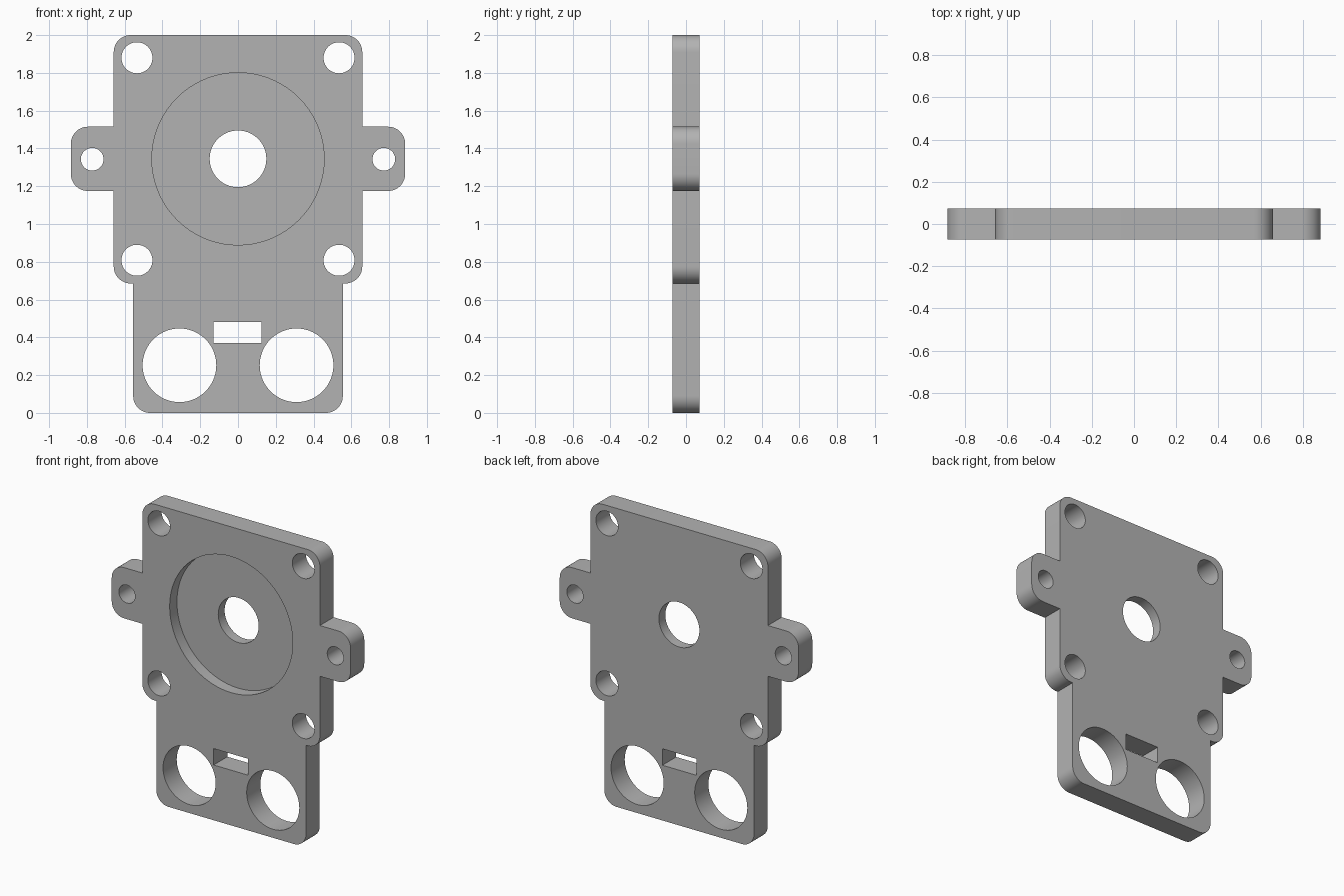
import bpy, bmesh
from math import pi, sin, cos

if "Cube" in bpy.data.objects:
    bpy.data.objects.remove(bpy.data.objects["Cube"], do_unlink=True)

HALF = 0.0725      # half the plate thickness
RADIUS = 0.09      # outer corner radius
HUB_Z = 1.345

grey = bpy.data.materials.new("plain grey")
grey.use_nodes = True
colour = (0.45, 0.45, 0.45, 1)
grey.diffuse_color = colour
grey.node_tree.nodes["Principled BSDF"].inputs["Base Color"].default_value = colour


def prism(name, points, y0, y1):
    """Extrude an x-z outline from y0 to y1."""
    bm = bmesh.new()
    face = bm.faces.new([bm.verts.new((x, y0, z)) for x, z in points])
    new = bmesh.ops.extrude_face_region(bm, geom=[face])["geom"]
    verts = [v for v in new if isinstance(v, bmesh.types.BMVert)]
    bmesh.ops.translate(bm, verts=verts, vec=(0, y1 - y0, 0))
    bmesh.ops.recalc_face_normals(bm, faces=bm.faces)
    mesh = bpy.data.meshes.new(name)
    bm.to_mesh(mesh)
    bm.free()
    obj = bpy.data.objects.new(name, mesh)
    bpy.context.collection.objects.link(obj)
    return obj


def arc(x, z, r, start, sweep, steps):
    return [(x + r * cos(start + sweep * i / steps),
             z + r * sin(start + sweep * i / steps)) for i in range(steps + 1)]


def circle(x, z, r):
    return arc(x, z, r, 0, 2 * pi, 72)[:-1]


def cut(target, points, y0=-0.2, y1=0.2):
    """Cut a prism through the target and discard the cutter."""
    cutter = prism("cutter", points, y0, y1)
    cutter.hide_render = True
    mod = target.modifiers.new("cut", 'BOOLEAN')
    mod.operation, mod.solver, mod.object = 'DIFFERENCE', 'EXACT', cutter
    bpy.context.view_layer.objects.active = target
    bpy.ops.object.modifier_apply(modifier=mod.name)
    bpy.data.objects.remove(cutter, do_unlink=True)


# Right half of the outline, from the bottom up, with rounded corners
R = RADIUS
half = arc(0.555 - R, R, R, -pi / 2, pi / 2, 12)
half += [(0.555, 0.685)]
half += arc(0.658 - R, 0.685 + R, R, -pi / 2, pi / 2, 12)
half += [(0.658, 1.175)]
half += arc(0.885 - R, 1.175 + R, R, -pi / 2, pi / 2, 12)
half += arc(0.885 - R, 1.515 - R, R, 0, pi / 2, 12)
half += [(0.658, 1.515)]
half += arc(0.658 - R, 2 - R, R, 0, pi / 2, 12)
outline = half + [(-x, z) for x, z in reversed(half)]
plate = prism("mounting_plate", outline, -HALF, HALF)
plate.data.materials.append(grey)

# Round recess in the front and the central bore
cut(plate, circle(0, HUB_Z, 0.456), -0.2, 0.005)
cut(plate, circle(0, HUB_Z, 0.15))

# Mirrored holes: corners, ears and the large lower pair
for side in (-1, 1):
    for x, z, r in ((0.535, 1.88, 0.082), (0.535, 0.808, 0.082),
                    (0.772, 1.343, 0.06), (0.31, 0.252, 0.195)):
        cut(plate, circle(side * x, z, r))

# Rectangular slot
cut(plate, [(-0.13, 0.37), (0.124, 0.37), (0.124, 0.48), (-0.13, 0.48)])

# Smooth the curved walls, keep the rims sharp
bpy.ops.object.select_all(action='DESELECT')
plate.select_set(True)
bpy.context.view_layer.objects.active = plate
bpy.ops.object.shade_smooth_by_angle(angle=pi / 6)
